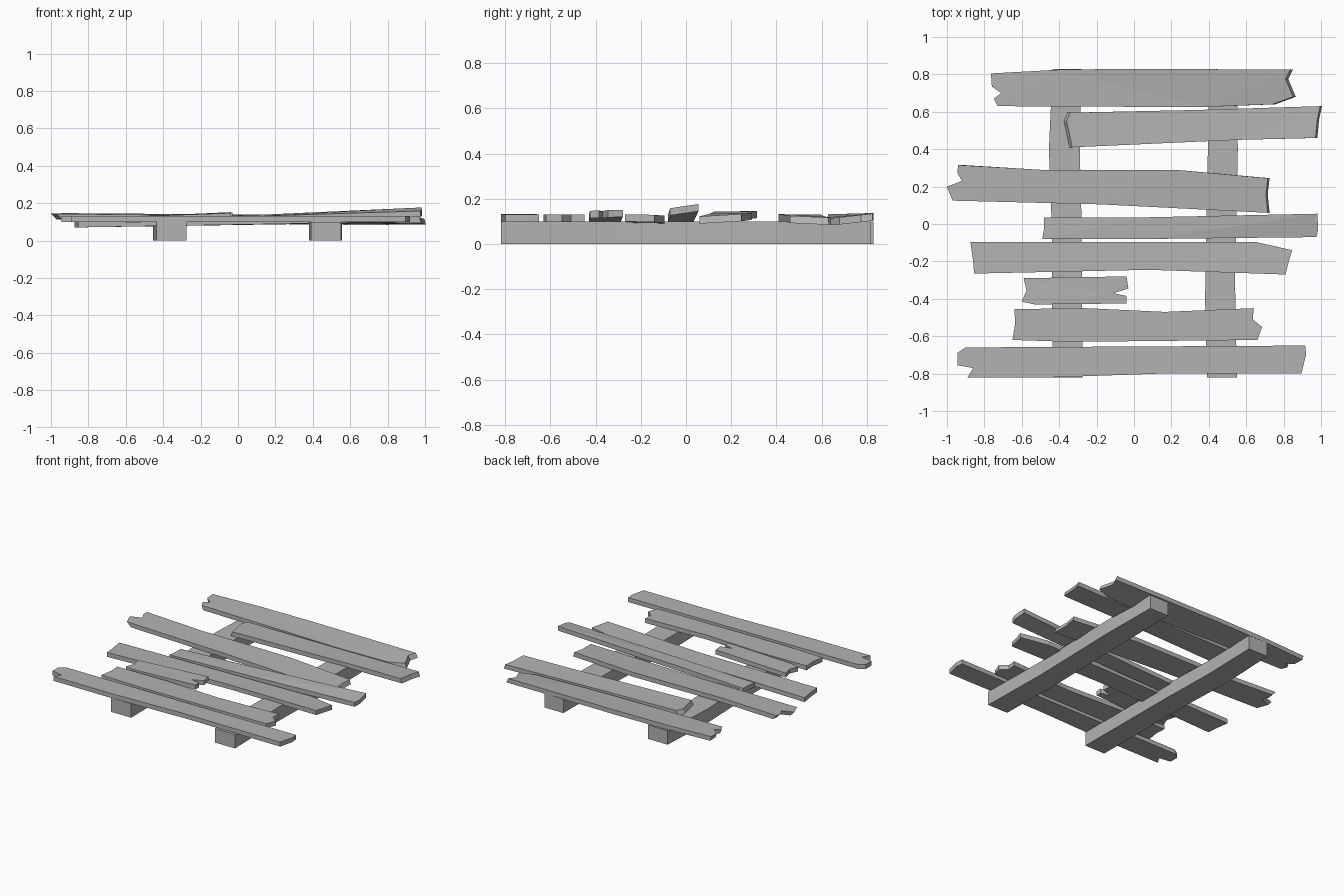
import bpy
import bmesh

default_cube = bpy.data.objects.get("Cube")
if default_cube:
    bpy.data.objects.remove(default_cube, do_unlink=True)

wood = bpy.data.materials.new("weathered_grey_wood")
wood.use_nodes = True
grey = (0.45, 0.45, 0.45, 1.0)
wood.diffuse_color = grey
wood.node_tree.nodes["Principled BSDF"].inputs["Base Color"].default_value = grey

PLANK_THICKNESS = 3.2


def lerp(a, b, t):
    return a + (b - a) * t


def board(name, outline, heights, thickness=PLANK_THICKNESS, end_slant=(0, 0)):
    """Extrude a plan outline, in hundredths of a unit.

    heights: underside level at left front, left back, right front, right back.
    end_slant: how far the underside shifts along x at the left and right ends.
    """
    xs = [p[0] for p in outline]
    ys = [p[1] for p in outline]
    left_front, left_back, right_front, right_back = heights
    bm = bmesh.new()
    bottom, top = [], []
    for x, y in outline:
        u = (x - min(xs)) / (max(xs) - min(xs))
        v = (y - min(ys)) / (max(ys) - min(ys))
        z = lerp(lerp(left_front, left_back, v), lerp(right_front, right_back, v), u)
        shift = end_slant[0] if u < 0.1 else end_slant[1] if u > 0.9 else 0
        bottom.append(bm.verts.new(((x + shift) / 100, y / 100, z / 100)))
        top.append(bm.verts.new((x / 100, y / 100, (z + thickness) / 100)))

    # Caps and side walls
    caps = [bm.faces.new(bottom), bm.faces.new(top)]
    count = len(outline)
    for i in range(count):
        j = (i + 1) % count
        bm.faces.new((bottom[i], bottom[j], top[j], top[i]))
    bmesh.ops.recalc_face_normals(bm, faces=bm.faces)
    bmesh.ops.triangulate(bm, faces=caps)

    mesh = bpy.data.meshes.new(name)
    bm.to_mesh(mesh)
    bm.free()
    mesh.materials.append(wood)
    obj = bpy.data.objects.new(name, mesh)
    bpy.context.collection.objects.link(obj)
    return obj


# Supporting beams running front to back
flat = (0, 0, 0, 0)
board("left_beam",
      [(39, -82), (55, -82), (54, -30), (55.5, 40), (55, 82), (40, 82), (39.5, 40), (38, -40)],
      flat, thickness=10)
board("right_beam",
      [(-43.5, -82), (-27.5, -82), (-28, 0), (-29, 40), (-28, 83), (-43.5, 83), (-45.5, 40), (-44, 0)],
      flat, thickness=10)

# Broken planks, from front to back
board("front_plank",
      [(-90, -66), (91.5, -65), (92, -70), (89.5, -80), (14, -80), (-45, -82),
       (-89, -82), (-86, -77), (-94.5, -75.5), (-94.5, -69)],
      (10, 10, 9.8, 9.8))
board("second_plank",
      [(-64, -45.5), (-26, -45), (16.5, -47), (64, -45), (63.5, -51), (68.5, -55),
       (66, -62), (-34, -63), (-65, -62), (-63.5, -53)],
      (9.8, 9.8, 9.8, 9.8))
board("short_plank",
      [(-59, -29), (-4, -28), (-3, -34.5), (-11, -37), (-4, -38.5), (-4, -42.5),
       (-53, -43), (-60, -41.5), (-57.5, -35.5)],
      (9.5, 9.5, 11.5, 12))
board("fourth_plank",
      [(-87.5, -9.5), (64.5, -9.5), (84.5, -14), (82.5, -21), (81, -27), (8, -24.5),
       (-85.5, -26.5), (-86, -20)],
      (7, 7, 10, 9.6))
board("raised_plank",
      [(-48, 3.5), (3, 3.5), (98, 5.5), (98.5, -3), (97.5, -7), (8, -8), (-49, -8), (-48, -2)],
      (8, 8, 12.5, 14.5))
board("sixth_plank",
      [(-94, 31.5), (-50, 29), (22, 29), (71.5, 24.5), (70.5, 16), (71.5, 6), (-18, 10.5),
       (-97, 12.5), (-100, 20), (-92, 23), (-94.5, 27.5)],
      (11, 11.5, 9, 10.5), end_slant=(3, 1))
board("seventh_plank",
      [(-34, 59.5), (35, 61), (99.5, 63), (98, 56), (97, 46), (56, 45), (-33, 41), (-36, 55)],
      (10, 9.8, 9.5, 8.5), end_slant=(-1.5, 1))
board("back_plank",
      [(-76.5, 80.5), (-40, 82.5), (0, 83), (83.5, 82.5), (81, 77.5), (85, 68), (74, 64),
       (35, 62.5), (-73, 63), (-75, 67), (-71, 70), (-76, 73.5)],
      (10, 10.5, 8, 10.3), end_slant=(1, 1.5))
